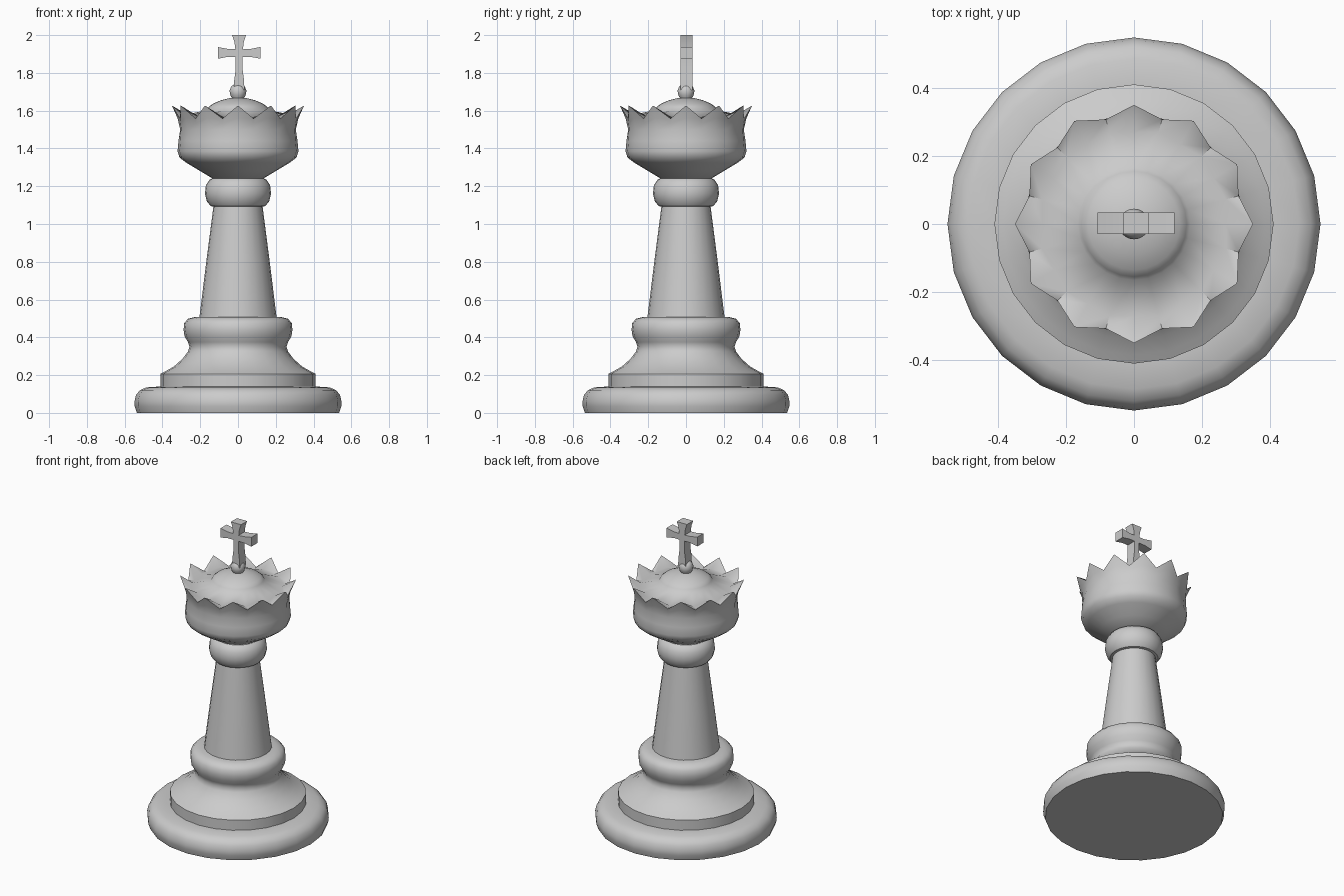
import bpy, bmesh, math

if "Cube" in bpy.data.objects:
    bpy.data.objects.remove(bpy.data.objects["Cube"])

SIDES = 24


def finish(name, bm, angle=40):
    bmesh.ops.recalc_face_normals(bm, faces=bm.faces)
    mesh = bpy.data.meshes.new(name)
    bm.to_mesh(mesh)
    bm.free()
    obj = bpy.data.objects.new(name, mesh)
    bpy.context.collection.objects.link(obj)
    bpy.ops.object.select_all(action='DESELECT')
    obj.select_set(True)
    bpy.context.view_layer.objects.active = obj
    bpy.ops.object.shade_smooth_by_angle(angle=math.radians(angle))
    return obj


def lathe(name, profile, angle=40):
    """Spin (r, z) points; (r, z, r2, z2) gives odd columns their own point."""
    bm = bmesh.new()
    rings = []
    for p in profile:
        ring = []
        for i in range(SIDES):
            r, z = p[-2:] if i % 2 else p[:2]
            a = 2 * math.pi * i / SIDES
            ring.append(bm.verts.new((r * math.cos(a), r * math.sin(a), z)))
        rings.append(ring)
    for lo, hi in zip(rings, rings[1:]):
        for i in range(SIDES):
            j = (i + 1) % SIDES
            bm.faces.new((lo[i], lo[j], hi[j], hi[i]))
    bm.faces.new(rings[0][::-1])
    bm.faces.new(rings[-1])
    return finish(name, bm, angle)


# Wide foot
lathe("foot", [(0.535, 0), (0.547, 0.035), (0.548, 0.06), (0.54, 0.095),
               (0.52, 0.12), (0.485, 0.135), (0.41, 0.14)])

# Stepped plinth with a waist and rounded band
lathe("plinth", [(0.41, 0.13), (0.41, 0.207), (0.385, 0.22), (0.34, 0.245),
                 (0.295, 0.285), (0.265, 0.325), (0.257, 0.35), (0.265, 0.375),
                 (0.283, 0.405), (0.288, 0.44), (0.285, 0.475),
                 (0.265, 0.498), (0.23, 0.507), (0.19, 0.51)])

# Tapered stem
lathe("stem", [(0.205, 0.5), (0.168, 0.8), (0.128, 1.11)])

# Collar ring
lathe("collar", [(0.12, 1.09), (0.145, 1.095), (0.165, 1.12), (0.175, 1.16),
                 (0.17, 1.205), (0.15, 1.235), (0.12, 1.25)])

# Crown bowl with twelve points and a domed top
lathe("crown", [(0.125, 1.235), (0.2, 1.28), (0.275, 1.325), (0.31, 1.352),
                (0.32, 1.385), (0.315, 1.44), (0.306, 1.5, 0.312, 1.5),
                (0.32, 1.56, 0.315, 1.535), (0.35, 1.627, 0.318, 1.558),
                (0.27, 1.58, 0.28, 1.562), (0.165, 1.603), (0.155, 1.62),
                (0.135, 1.636), (0.09, 1.655), (0.04, 1.668)], 50)

# Small ball under the cross
lathe("finial_ball", [(0.028, 1.66), (0.04, 1.68), (0.045, 1.705),
                      (0.036, 1.728), (0.018, 1.742)])

# Flared cross: outline of the right half, mirrored for the left
half = [(0.028, 1.71), (0.026, 1.76), (0.018, 1.82), (0.018, 1.885),
        (0.06, 1.885), (0.113, 1.875), (0.113, 1.937), (0.06, 1.927),
        (0.02, 1.925), (0.025, 1.965), (0.037, 2.0)]
outline = half + [(-x, z) for x, z in reversed(half)]
bm = bmesh.new()
face = bm.faces.new([bm.verts.new((x + 0.006, -0.03, z)) for x, z in outline])
ext = bmesh.ops.extrude_face_region(bm, geom=[face])["geom"]
bmesh.ops.translate(bm, vec=(0, 0.064, 0),
                    verts=[v for v in ext if isinstance(v, bmesh.types.BMVert)])
finish("cross", bm, 20)
